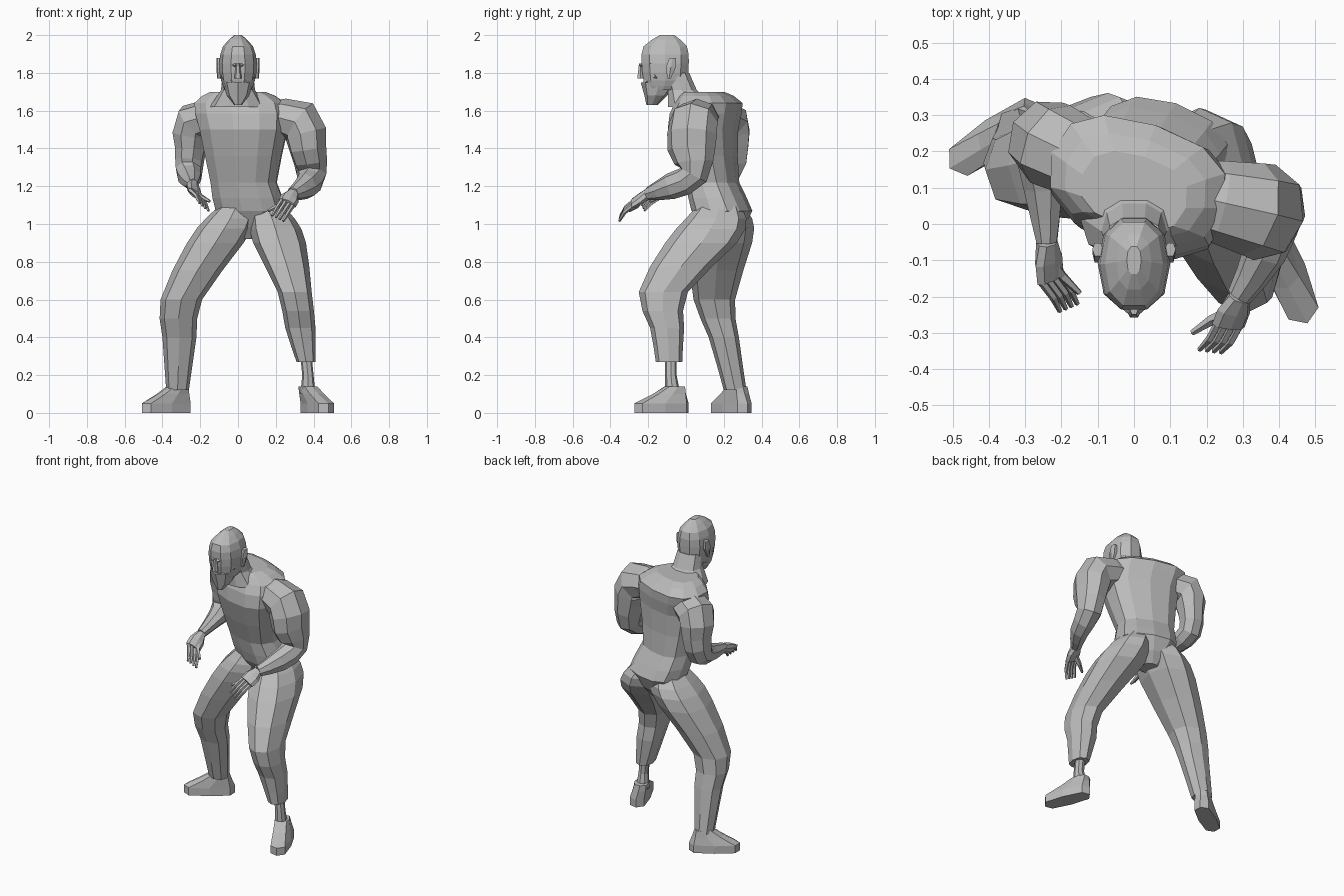
import bpy, bmesh
from math import sin, cos, pi, radians, copysign
from mathutils import Vector, Matrix

if "Cube" in bpy.data.objects:
    bpy.data.objects.remove(bpy.data.objects["Cube"], do_unlink=True)

grey = bpy.data.materials.new("clay grey")
grey.use_nodes = True
grey.diffuse_color = (.5, .5, .5, 1)
shader = next(node for node in grey.node_tree.nodes if node.type == 'BSDF_PRINCIPLED')
shader.inputs["Base Color"].default_value = grey.diffuse_color


def skin(name, rings):
    """Flat-faced closed tube through a list of point rings."""
    bm = bmesh.new()
    loops = [[bm.verts.new(point) for point in ring] for ring in rings]
    for lower, upper in zip(loops, loops[1:]):
        for i in range(len(lower)):
            bm.faces.new((lower[i - 1], lower[i], upper[i], upper[i - 1]))
    bm.faces.new(loops[0])
    bm.faces.new(loops[-1])
    bmesh.ops.recalc_face_normals(bm, faces=bm.faces)
    mesh = bpy.data.meshes.new(name)
    bm.to_mesh(mesh)
    bm.free()
    mesh.materials.append(grey)
    bpy.context.collection.objects.link(bpy.data.objects.new(name, mesh))


def fill_in(keys):
    """Insert a smooth in-between station after each key station."""
    padded = [keys[0], *keys, keys[-1]]
    result = []
    for before, start, end, after in zip(padded, padded[1:], padded[2:], padded[3:]):
        middle = [(9 * (s + e) - b - a) / 16
                  for b, s, e, a in zip(before, start, end, after)]
        result += [start, middle]
    return result + [keys[-1]]


def rounded_box(angle, squareness):
    """Point on a unit outline between a circle and a square."""
    return [copysign(abs(value) ** squareness, value)
            for value in (cos(angle), sin(angle))]


def slices(name, stations, sides=8, yaw=0, squareness=.85):
    """Stack of level sections: x, y, z, half width, half depth."""
    turn = Matrix.Rotation(radians(yaw), 3, 'Z')
    rings = []
    for x, y, z, half_width, half_depth in stations:
        outline = [rounded_box(2 * pi * k / sides, squareness) for k in range(sides)]
        rings.append([Vector((x, y, z)) + turn @ Vector((half_width * a, half_depth * b, 0))
                      for a, b in outline])
    skin(name, rings)


def sweep(name, stations, side, sides=8):
    """Tube along a path: x, y, z, radius along the side vector, radius across it."""
    points = [Vector(station[:3]) for station in stations]
    rings, previous, along = [], None, Vector(side)
    for i, (*_, wide, thick) in enumerate(stations):
        ahead = points[min(i + 1, len(points) - 1)]
        tangent = (ahead - points[max(i - 1, 0)]).normalized()
        if previous:
            along = previous.rotation_difference(tangent) @ along
        along = (along - tangent * along.dot(tangent)).normalized()
        across = tangent.cross(along)
        previous = tangent
        angles = [2 * pi * k / sides for k in range(sides)]
        rings.append([points[i] + along * wide * cos(a) + across * thick * sin(a)
                      for a in angles])
    skin(name, rings)


UP = (0, 0, 1)

# Torso, turned toward its right, and neck
slices("torso", fill_in([
    (.05, .2, .92, .05, .06), (.07, .19, 1.07, .19, .15), (.03, .14, 1.22, .18, .13),
    (.03, .09, 1.5, .24, .17), (.01, .12, 1.64, .25, .16),
    (0, .09, 1.7, .15, .1)]), sides=12, yaw=-18, squareness=.8)
slices("neck", [(0, .02, 1.62, .15, .12), (0, -.02, 1.71, .09, .08),
                (0, -.05, 1.8, .08, .07)], sides=10)

# Head, jaw and nose
slices("head", fill_in([
    (0, -.12, 1.71, .07, .09), (0, -.11, 1.76, .09, .12), (0, -.11, 1.85, .1, .13),
    (0, -.11, 1.94, .08, .12), (0, -.1, 2, .02, .04)]), sides=10)
slices("jaw", [(0, -.18, 1.63, .02, .03), (0, -.16, 1.68, .06, .06),
               (0, -.14, 1.75, .08, .1)])
slices("nose", [(0, -.24, 1.77, .02, .02), (0, -.24, 1.85, .01, .01)], sides=6)

# Ears, brows and cheeks, mirrored
for word, s in (("left", 1), ("right", -1)):
    slices(word + "_ear", [(s * .1, -.09, 1.77, .01, .01),
                           (s * .1, -.08, 1.83, .015, .03),
                           (s * .1, -.07, 1.88, .015, .02)], sides=6)
    sweep(word + "_brow", [(s * .01, -.24, 1.84, .01, .01),
                           (s * .08, -.18, 1.85, .01, .01)], UP, sides=4)
    sweep(word + "_cheek", [(s * .08, -.16, 1.79, .02, .01),
                            (s * .03, -.22, 1.75, .01, .01)], UP, sides=6)

# Legs: waist, hip, thigh, knee, calf, cuff or ankle
slices("left_leg", fill_in([
    (.13, .18, 1.14, .06, .08), (.18, .16, 1.03, .12, .16), (.22, .08, .9, .14, .19),
    (.3, -.12, .64, .09, .13), (.33, -.1, .45, .08, .09), (.36, -.09, .27, .05, .07)]))
slices("left_ankle", [(.36, -.08, .3, .03, .03), (.37, -.08, .2, .03, .03),
                      (.37, -.07, .1, .04, .04)])
slices("right_leg", fill_in([
    (.01, .18, 1.14, .06, .08), (-.04, .19, 1.03, .13, .16), (-.12, .18, .9, .15, .17),
    (-.3, .15, .6, .11, .11), (-.31, .2, .4, .09, .08), (-.32, .26, .12, .06, .06)]))


def foot(name, sole, ankle, yaw):
    """Sole that narrows and shortens up to the ankle."""
    layers = []
    for height, rise in ((0, 0), (.05, 0), (.1, .6), (.14, 1)):
        x, y = Vector(sole).lerp(Vector(ankle), rise)
        layers.append((x, y, height, .055 - .01 * rise, .155 - .1 * rise))
    slices(name, layers, yaw=yaw, squareness=.6)


foot("left_foot", (.42, -.13), (.37, -.06), 22)
foot("right_foot", (-.38, .24), (-.32, .27), -56)

# Arms: chest, shoulder, biceps, elbow, forearm, wrist
sweep("left_arm", fill_in([
    (.15, .08, 1.57, .08, .1), (.33, .04, 1.54, .12, .13), (.37, .03, 1.4, .1, .13),
    (.39, .04, 1.26, .08, .08), (.36, -.08, 1.2, .06, .07),
    (.29, -.2, 1.16, .035, .035)]), UP)
sweep("right_arm", fill_in([
    (-.08, .15, 1.57, .08, .1), (-.23, .22, 1.54, .11, .12), (-.25, .24, 1.4, .08, .1),
    (-.26, .22, 1.28, .07, .08), (-.25, .1, 1.24, .06, .05),
    (-.24, -.05, 1.21, .03, .03)]), UP)


def hand(word, wrist, knuckle, tip, across, thumb_tip):
    """Flat palm, four curled fingers and a thumb."""
    wrist, knuckle, tip, across, thumb_tip = (
        Vector(v) for v in (wrist, knuckle, tip, across, thumb_tip))
    across.normalize()
    middle = wrist.lerp(knuckle, .5)
    sweep(word + "_palm", [(*wrist, .03, .03), (*middle, .05, .025),
                           (*knuckle, .05, .02)], across)
    back = (knuckle - wrist).cross(across).normalized()
    back *= copysign(.01, back.z)
    for i in range(4):
        shift = across * (i - 1.5) * .022
        bend = knuckle.lerp(tip, .5) + shift + back
        sweep(f"{word}_finger_{i + 1}", [(*(knuckle + shift), .012, .012),
              (*bend, .011, .011), (*(tip + shift), .007, .007)], across, sides=5)
    bend = middle.lerp(thumb_tip, .5) - back
    sweep(word + "_thumb", [(*middle, .02, .02), (*bend, .015, .015),
                            (*thumb_tip, .008, .008)], across, sides=5)


hand("left", (.29, -.2, 1.16), (.26, -.28, 1.11), (.21, -.35, 1.03),
     (.8, -.1, -.4), (.16, -.3, 1.07))
hand("right", (-.24, -.05, 1.21), (-.23, -.15, 1.16), (-.18, -.23, 1.09),
     (.7, .3, -.6), (-.15, -.19, 1.12))
